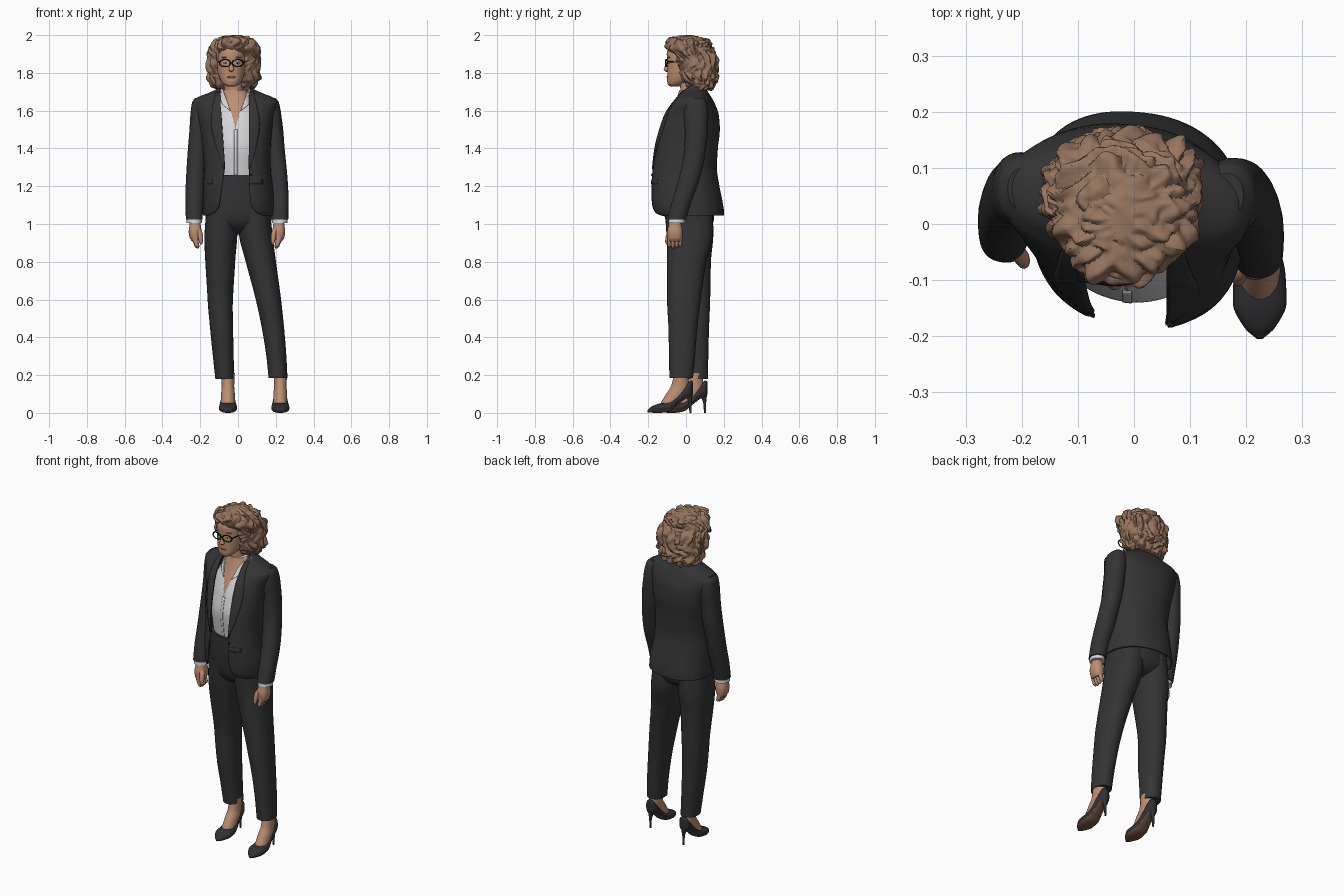
import bpy, bmesh, math
from mathutils import Vector, noise


def material(name, r, g, b):
    m = bpy.data.materials.new(name)
    m.diffuse_color = (r, g, b, 1)
    return m


SUIT = material("charcoal suit", .034, .034, .035)
SHIRT = material("white shirt", .68, .68, .70)
SKIN = material("skin", .50, .27, .17)
HAIR = material("brown hair", .31, .18, .115)
SHOE = material("dark shoe", .03, .03, .033)
SOLE = material("brown sole", .16, .08, .05)
FRAME = material("black frame", .01, .01, .01)
LIPS = material("lips", .40, .18, .13)


def at(keys, s):
    """Section at position s, interpolated without overshoot."""
    keys = sorted(keys)
    n, w = len(keys), len(keys[0])
    s = min(max(s, keys[0][0]), keys[-1][0])
    i = max(j for j in range(n - 1) if keys[j][0] <= s)
    sl = lambda j, c: (keys[j + 1][c] - keys[j][c]) / (keys[j + 1][0] - keys[j][0])

    def tan(j, c):
        if j == 0:
            return sl(0, c)
        if j == n - 1:
            return sl(n - 2, c)
        a, b = sl(j - 1, c), sl(j, c)
        return 2 * a * b / (a + b) if a * b > 0 else 0

    h = keys[i + 1][0] - keys[i][0]
    t = (s - keys[i][0]) / h
    f = lambda c: ((2*t**3 - 3*t*t + 1) * keys[i][c] + (t**3 - 2*t*t + t) * h * tan(i, c)
                   + (3*t*t - 2*t**3) * keys[i + 1][c] + (t**3 - t*t) * h * tan(i + 1, c))
    return [s] + [f(c) for c in range(1, w)]


def spow(v, e):
    return math.copysign(abs(v) ** e, v)


def grid(name, rows, mats, closed=False, thick=0):
    """Skin rows of points into a mesh; closed rows get end caps."""
    bm = bmesh.new()
    vs = [[bm.verts.new(p) for p in r] for r in rows]
    n = len(rows[0])
    for a, b in zip(vs, vs[1:]):
        for j in range(n if closed else n - 1):
            k = (j + 1) % n
            bm.faces.new((a[j], a[k], b[k], b[j]))
    if closed:
        bm.faces.new(vs[0])
        bm.faces.new(vs[-1])
    bmesh.ops.recalc_face_normals(bm, faces=bm.faces)
    me = bpy.data.meshes.new(name)
    bm.to_mesh(me)
    bm.free()
    ob = bpy.data.objects.new(name, me)
    bpy.context.collection.objects.link(ob)
    for m in mats:
        me.materials.append(m)
    if thick:
        mod = ob.modifiers.new("thickness", 'SOLIDIFY')
        mod.thickness, mod.offset = thick, 0
    return ob


def loft(name, keys, mats, p=2.0, n=32, steps=5, axis='z', thick=0):
    """Sections: (position, centre x, half width, low, high[, open left x, open right x])."""
    ks = sorted(keys)
    pos = [a[0] + (b[0] - a[0]) * i / steps for a, b in zip(ks, ks[1:]) for i in range(steps)] + [ks[-1][0]]
    is_open = len(ks[0]) > 5
    rows = []
    for s in pos:
        k = at(ks, s)
        _, cx, rx, lo, hi = k[:5]
        if is_open:
            ang = lambda x: math.acos(spow(max(-1, min(1, (x - cx) / rx)), p / 2))
            t0, t1 = ang(k[5]), 2 * math.pi + ang(k[6])
            ts = [t0 + (t1 - t0) * j / (n - 1) for j in range(n)]
        else:
            ts = [2 * math.pi * j / n for j in range(n)]
        row = []
        for t in ts:
            x = cx + rx * spow(math.cos(t), 2 / p)
            o = (lo + hi) / 2 - (hi - lo) / 2 * spow(math.sin(t), 2 / p)
            row.append((x, o, s) if axis == 'z' else (x, s, o))
        rows.append(row)
    return grid(name, rows, mats, not is_open, thick)


def strip(name, keys, p, z0, z1, inner, outer, off, mat, thick=.005, n=12):
    """Plate lying on the front of a loft, between two x limits given by height."""
    rows = []
    for i in range(n + 1):
        z = z0 + (z1 - z0) * i / n
        _, cx, rx, lo, hi = at(keys, z)[:5]
        row = []
        for j in range(6):
            x = inner(z) + (outer(z) - inner(z)) * j / 5
            u = min(1, abs(x - cx) / rx)
            row.append((x, (lo + hi) / 2 - (hi - lo) / 2 * (1 - u ** p) ** (1 / p) - off, z))
        rows.append(row)
    return grid(name, rows, [mat], thick=thick)


def ball(name, loc, size, mat):
    x, y, z = loc
    a, b, c = size
    ks = [(z + c * math.sin(t), x, a * math.cos(t) + 1e-4, y - b * math.cos(t) - 1e-4, y + b * math.cos(t) + 1e-4)
          for t in [math.pi * (i / 8 - .5) for i in range(9)]]
    return loft(name, ks, [mat], n=16, steps=1)


# jacket: open-fronted shell, lapels, pocket flaps, button
jacket = [(1.045, .005, .187, -.15, .196, -.16, .135), (1.065, .005, .187, -.168, .196, -.118, .09),
          (1.11, .005, .186, -.178, .19, -.097, .068), (1.2, 0, .18, -.181, .172, -.085, .06),
          (1.3, -.003, .172, -.173, .158, -.072, .058), (1.4, -.007, .176, -.162, .163, -.078, .06),
          (1.5, -.01, .187, -.136, .173, -.085, .06), (1.58, -.015, .2, -.107, .166, -.09, .06),
          (1.64, -.015, .218, -.066, .143, -.095, .06), (1.665, -.015, .2, -.045, .13, -.095, .06),
          (1.69, -.015, .14, -.03, .115, -.095, .062), (1.715, -.015, .092, -.015, .1, -.095, .065),
          (1.735, -.015, .08, 0, .09, -.09, .065)]
loft("jacket_body", jacket, [SUIT], p=2.3, n=64, thick=.008)
lap = [(1.29, .004), (1.4, .034), (1.53, .055), (1.6, .045), (1.7, .02)]
for side, c in (("left", 5), ("right", 6)):
    s = -1 if c == 5 else 1
    strip("lapel_" + side, jacket, 2.3, 1.29, 1.7, lambda z: at(jacket, z)[c] - s * .002,
          lambda z: at(jacket, z)[c] + s * at(lap, z)[1], .006, SUIT)
    strip("pocket_flap_" + side, jacket, 2.3, 1.212, 1.236, lambda z: .06 if s > 0 else -.175,
          lambda z: .13 if s > 0 else -.135, .004, SUIT, n=3, thick=.004)
ball("jacket_button", (.066, -.175, 1.26), (.007, .004, .007), FRAME)

# shirt, with the bare neckline as a V of skin, and its collar
shirt = [(1.22, -.005, .135, -.118, .1), (1.3, -.005, .14, -.13, .1), (1.4, -.008, .145, -.14, .11),
         (1.5, -.01, .14, -.12, .12), (1.58, -.013, .13, -.09, .12), (1.64, -.015, .1, -.06, .1),
         (1.69, -.016, .072, -.042, .09), (1.71, -.016, .06, -.036, .085)]
top = loft("shirt", shirt, [SHIRT, SKIN], n=128, steps=10)
vee = lambda z: .36 * (z - 1.58) + .02 if z > 1.58 else max(0, (z - 1.5) * .25)
for f in top.data.polygons:
    c = f.center
    if c.y < 0 and abs(c.x + .013) < vee(c.z):
        f.material_index = 1
for s in (-1, 1):
    strip("shirt_collar", shirt, 2, 1.6, 1.715, lambda z: -.013 + s * vee(z),
          lambda z: -.013 + s * (vee(z) + min(.03, (z - 1.6) * .9 + .002)), .006, SHIRT)
strip("shirt_placket", shirt, 2, 1.25, 1.5, lambda z: -.02, lambda z: -.004, .001, SHIRT, .002)

# turn the torso a little
for ob in bpy.data.objects:
    for v in ob.data.vertices:
        v.co.y -= .08 * v.co.x

# trousers
loft("trouser_hips", [(.945, .003, .06, -.02, .07), (.97, .003, .14, -.07, .12), (1.02, .003, .174, -.108, .147),
                      (1.08, .003, .174, -.12, .148), (1.15, 0, .162, -.126, .135),
                      (1.26, -.005, .135, -.13, .1)], [SUIT], p=2.3, n=48)
loft("trouser_leg_left", [(.18, -.07, .05, -.006, .117), (.3, -.078, .055, -.02, .118), (.45, -.087, .061, -.04, .122),
                          (.6, -.094, .067, -.045, .128), (.8, -.094, .079, -.075, .132),
                          (.95, -.09, .087, -.1, .145), (1.1, -.08, .085, -.115, .14)], [SUIT], p=2.2)
loft("trouser_leg_right", [(.185, .212, .05, -.088, .037), (.3, .203, .053, -.09, .048), (.45, .185, .059, -.093, .06),
                           (.6, .161, .067, -.1, .078), (.8, .121, .08, -.1, .108),
                           (.95, .093, .089, -.104, .143), (1.1, .082, .085, -.115, .14)], [SUIT], p=2.2)

# feet in high-heeled shoes
for side, x, d in (("left", -.053, .077), ("right", .224, 0)):
    loft("foot_" + side, [(z, x, r, a + d, b + d) for z, r, a, b in
                          ((.03, .034, -.145, -.06), (.06, .036, -.13, -.03), (.1, .036, -.105, 0),
                           (.14, .033, -.08, .015), (.21, .036, -.062, .012))], [SKIN], n=24)
    shoe = loft("shoe_" + side, [(y + d, x, r, a, b) for y, r, a, b in
                                 ((-.205, .005, .003, .014), (-.185, .027, .001, .032), (-.14, .048, 0, .05),
                                  (-.09, .046, .008, .06), (-.04, .037, .045, .1),
                                  (0, .035, .075, .145), (.025, .027, .085, .172), (.037, .008, .1, .165))],
                [SHOE, SOLE], axis='y', n=32, p=2.4)
    for f in shoe.data.polygons:
        if f.normal.z < -.6:
            f.material_index = 1
    loft("heel_" + side, [(0, x, .005, .018 + d, .029 + d), (.05, x, .007, .014 + d, .03 + d),
                          (.1, x, .018, -.005 + d, .035 + d)], [SHOE], n=14)

# arms: sleeve, cuff, hand, fingers and thumb
RIGHT = [(1.668, .165, .03, .015, .09), (1.645, .168, .048, -.008, .108), (1.58, .176, .053, -.012, .118),
         (1.5, .186, .053, -.006, .116), (1.4, .195, .052, -.008, .107), (1.3, .207, .05, -.024, .088),
         (1.2, .215, .05, -.05, .06), (1.1, .22, .047, -.08, .022), (1.025, .221, .045, -.097, 0)]
LEFT = [(1.668, -.195, .03, .025, .1), (1.645, -.197, .046, .002, .12), (1.58, -.202, .05, -.004, .128),
        (1.5, -.207, .05, -.004, .12), (1.4, -.215, .05, -.01, .113), (1.3, -.222, .05, -.02, .096),
        (1.2, -.227, .05, -.035, .075), (1.1, -.231, .047, -.056, .05), (1.025, -.232, .044, -.068, .032)]
for side, keys, s in (("left", LEFT, -1), ("right", RIGHT, 1)):
    loft("sleeve_" + side, keys, [SUIT], p=2.2)
    _, x, r, a, b = keys[-1]
    y = (a + b) / 2 - .01
    loft("shirt_cuff_" + side, [(1.005, x, .041, a + .003, b - .005), (1.04, x, .039, a + .006, b - .008)], [SHIRT])
    x -= s * .005
    loft("hand_" + side, [(1.04, x, .027, y - .03, y + .03), (1, x, .029, y - .033, y + .033),
                          (.96, x, .034, y - .041, y + .041), (.925, x, .028, y - .039, y + .039),
                          (.908, x, .016, y - .031, y + .031)], [SKIN], p=2.4, n=24)
    for i in range(4):
        f = y - .03 + i * .0195
        low = .868 + .006 * abs(i - 1.3)
        loft("finger_" + side, [(low, x - s * .014, .004, f - .004, f + .004),
                                (low + .01, x - s * .01, .012, f - .009, f + .009),
                                (.94, x + s * .005, .016, f - .011, f + .011)], [SKIN], n=12)
    loft("thumb_" + side, [(.892, x - s * .032, .005, y - .047, y - .036), (.905, x - s * .031, .01, y - .052, y - .03),
                           (.95, x - s * .026, .014, y - .045, y - .016),
                           (.985, x - s * .012, .013, y - .03, y)], [SKIN], n=12)

# neck and head
X = -.035
loft("neck", [(1.62, -.015, .06, -.035, .09), (1.7, -.022, .049, -.03, .08), (1.79, -.03, .05, -.035, .08)], [SKIN])
loft("head", [(1.727, X, .018, -.082, -.04), (1.737, X, .037, -.095, -.02), (1.76, X, .056, -.1, .03),
              (1.8, X, .071, -.099, .08), (1.85, X, .078, -.1, .1), (1.9, X, .076, -.102, .1),
              (1.945, X, .06, -.085, .09), (1.975, X, .03, -.04, .05)], [SKIN], p=2.2, n=48)
loft("nose", [(1.806, X, .006, -.107, -.09), (1.815, X, .014, -.118, -.09), (1.83, X, .011, -.114, -.09),
              (1.865, X, .007, -.102, -.09)], [SKIN], n=16)
ball("mouth", (X, -.095, 1.778), (.024, .008, .006), LIPS)
for s in (-1, 1):
    ball("ear", (X + s * .077, .01, 1.84), (.008, .018, .03), SKIN)
    ball("eye", (X + s * .032, -.089, 1.852), (.011, .008, .004), SHIRT)
    ball("iris", (X + s * .032, -.094, 1.852), (.004, .004, .004), FRAME)
    ball("eyebrow", (X + s * .034, -.09, 1.882), (.02, .009, .003), HAIR)

# glasses
for s in (-1, 1):
    bpy.ops.mesh.primitive_torus_add(major_radius=.025, minor_radius=.0032, major_segments=32, minor_segments=8,
                                     location=(X + s * .034, -.104, 1.852), rotation=(math.pi / 2, 0, s * .15))
    rim = bpy.context.object
    rim.name = "glasses_rim"
    rim.scale = (1.18, .76, 1)
    rim.data.materials.append(FRAME)
    loft("glasses_temple", [(-.098, X + s * .064, .002, 1.855, 1.863), (.02, X + s * .08, .002, 1.852, 1.858)],
         [FRAME], axis='y', n=8)
loft("glasses_bridge", [(1.853, X, .009, -.111, -.105), (1.858, X, .009, -.111, -.105)], [FRAME], n=8, steps=1)

# wavy chin-length hair, the face showing through its front
hair = loft("hair", [(1.715, -.02, .085, .04, .125), (1.735, -.02, .113, .005, .146), (1.78, -.02, .13, -.03, .16),
                     (1.85, -.02, .138, -.047, .161), (1.9, -.022, .132, -.068, .153), (1.93, -.022, .122, -.092, .14),
                     (1.96, -.022, .1, -.096, .118), (1.983, -.02, .068, -.07, .08), (1.997, -.02, .02, -.02, .03)],
            [HAIR], p=2.3, n=160, steps=11)
for v in hair.data.vertices:
    c = v.co
    wave = .014 * math.sin(c.z * 50 + 3 * noise.noise(c * 8))
    q = Vector(((c.x + wave) * 24, (c.y + wave + .012 * math.sin(c.x * 40)) * 34, c.z * 13))
    amt = .034 * (abs(noise.noise(q)) - .2) + .008 * noise.noise(q * 2.1) + .004
    out = Vector((c.x + .02, c.y - .03, (c.z - 1.84) * .6)).normalized()
    v.co = c + out * amt * min(1, (2.005 - c.z) / .03)

# smooth shading with sharp edges kept
bpy.ops.object.select_all(action='SELECT')
bpy.context.view_layer.objects.active = hair
bpy.ops.object.shade_smooth_by_angle(angle=math.radians(40))
